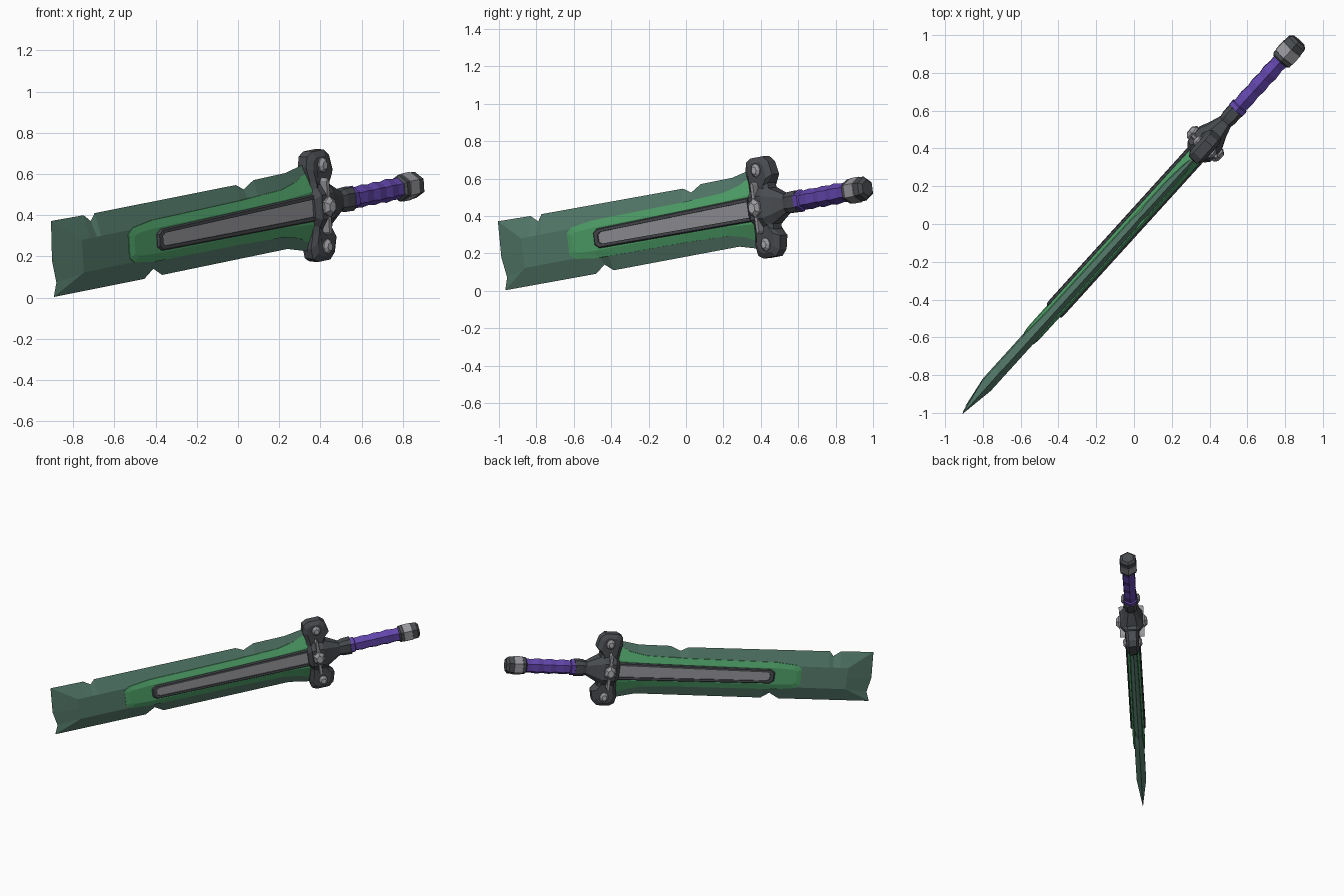
import bpy, bmesh, math
from mathutils import Matrix, Vector

if "Cube" in bpy.data.objects:
    bpy.data.objects.remove(bpy.data.objects["Cube"])

# ---- sword frame: s along the length, v across the width, w through the thickness
U = Vector((0.665, 0.733, 0.139)).normalized()
W0 = Vector((U.y, -U.x, 0)).normalized()
V0 = W0.cross(U)
ROLL = 0.045
V = V0 * math.cos(ROLL) + W0 * math.sin(ROLL)
W = U.cross(V)
FRAME = Matrix((U, V, W)).transposed().to_4x4()
FRAME.translation = (0, 0.008, 0.367)


def srgb(r, g, b):
    lin = [(c / 255 / 12.92) if c < 10 else ((c / 255 + 0.055) / 1.055) ** 2.4 for c in (r, g, b)]
    return (*lin, 1)


def mat(name, rgb):
    m = bpy.data.materials.new(name)
    m.diffuse_color = srgb(*rgb)
    m.use_nodes = True
    m.node_tree.nodes["Principled BSDF"].inputs["Base Color"].default_value = m.diffuse_color
    return m


BLADE = mat("dull green", (87, 126, 110))
GREEN = mat("bright green", (82, 166, 108))
DARK = mat("dark iron", (73, 76, 80))
GREY = mat("steel grey", (152, 152, 157))
LIGHT = mat("pale stud", (176, 178, 182))
PURPLE = mat("purple wrap", (98, 70, 172))


def loft(name, rings, mats, rule=None, cap=0):
    """Join closed rings of (s, v, w) points and cap both ends."""
    bm = bmesh.new()
    vs = [[bm.verts.new(p) for p in r] for r in rings]
    n = len(rings[0])
    for k in range(len(vs) - 1):
        for i in range(n):
            j = (i + 1) % n
            f = bm.faces.new((vs[k][i], vs[k][j], vs[k + 1][j], vs[k + 1][i]))
            f.material_index = rule(k) if rule else 0
    for r in (vs[0], vs[-1]):
        bm.faces.new(r).material_index = cap
    bmesh.ops.recalc_face_normals(bm, faces=bm.faces)
    me = bpy.data.meshes.new(name)
    bm.to_mesh(me)
    bm.free()
    for m in mats:
        me.materials.append(m)
    ob = bpy.data.objects.new(name, me)
    bpy.context.collection.objects.link(ob)
    ob.matrix_world = FRAME
    return ob


def mirror(half):
    return half + [(s, -v) for s, v in reversed(half)]


def flat(outline, w):
    return [(s, v, w(v) if callable(w) else w) for s, v in outline]


def section(s, v, w, n=6):
    """Cross-section across the length, with a corner on the upper edge."""
    return [(s, v * math.cos(2 * math.pi * i / n), w * math.sin(2 * math.pi * i / n)) for i in range(n)]


def chamfered(s, v, w, c=0.45):
    pts = [(v, w * (1 - c)), (v * (1 - c), w)]
    pts += [(-b, a) for b, a in reversed(pts)]
    pts += [(-a, -b) for a, b in pts]
    return [(s, a, b) for a, b in pts]


# ---- chipped blade: sharp outline joined to a flat on each side
edge = [(0.55, 0.215), (0.50, 0.213), (0.36, 0.189), (0.13, 0.187), (0.055, 0.152), (0.0, 0.181),
        (-1.03, 0.188), (-1.06, 0.153), (-1.11, 0.189), (-1.347, 0.194), (-1.357, 0.0),
        (-1.335, -0.11), (-1.36, -0.177), (-0.70, -0.181), (-0.63, -0.141), (-0.57, -0.18),
        (0.345, -0.181), (0.47, -0.209), (0.55, -0.213)]
core = [(max(s, -1.17), max(-0.082, min(0.078, v))) for s, v in edge]
T = 0.034
loft("blade", [flat(core, -T), flat(edge, 0), flat(core, T)], [BLADE])

# ---- bright green raised panel on each side, following the blade bevel
panel = mirror([(0.53, 0.19), (0.50, 0.178), (0.42, 0.14), (0.30, 0.116), (0.0, 0.107),
                (-0.65, 0.102), (-0.80, 0.085), (-0.835, 0.06)])
panel_top = mirror([(0.53, 0.085), (0.50, 0.08), (0.42, 0.075), (0.30, 0.068), (0.0, 0.064),
                    (-0.65, 0.062), (-0.77, 0.055), (-0.80, 0.042)])


def bevel_surface(v):
    return 0.004 + T * max(0, min(1, (0.19 - abs(v)) / 0.11))


for side, label in ((1, "front"), (-1, "back")):
    loft("green_panel_" + label, [flat(panel, 0), flat(panel, lambda v: side * bevel_surface(v)),
                                  flat(panel_top, side * 0.043)], [GREEN])

# ---- dark rim with a recessed steel strip
rim = mirror([(0.53, 0.066), (-0.61, 0.053), (-0.64, 0.032)])
lip = mirror([(0.53, 0.060), (-0.605, 0.047), (-0.63, 0.028)])
strip = mirror([(0.53, 0.043), (-0.585, 0.032), (-0.605, 0.02)])
one_side = [flat(strip, 0.047), flat(strip, 0.054), flat(lip, 0.054), flat(rim, 0.046)]
other = [[(s, v, -w) for s, v, w in r] for r in reversed(one_side)]
loft("fuller", one_side + other, [DARK, GREY], cap=1)

# ---- cross guard: thicker in the middle, chamfered outline
guard = mirror([(0.50, 0.06), (0.50, 0.13), (0.485, 0.20), (0.495, 0.25), (0.53, 0.27),
                (0.62, 0.27), (0.655, 0.238), (0.672, 0.165), (0.635, 0.125), (0.64, 0.06)][::-1])
guard_in = [(0.578 + (s - 0.578) * 0.68, v * 0.9) for s, v in guard]


def guard_t(v):
    return 0.045 + 0.02 * max(0, 1 - abs(v) / 0.2)


loft("cross_guard", [flat(guard_in, lambda v: -guard_t(v)), flat(guard, lambda v: -0.6 * guard_t(v)),
                     flat(guard, lambda v: 0.6 * guard_t(v)), flat(guard_in, guard_t)], [DARK])

# ---- hub and collar leading to the grip
loft("guard_collar", [chamfered(*r) for r in (
    (0.495, 0.08, 0.06), (0.525, 0.11, 0.082), (0.61, 0.11, 0.082), (0.66, 0.085, 0.06),
    (0.73, 0.048, 0.038), (0.755, 0.056, 0.043), (0.815, 0.058, 0.044))], [DARK])


# ---- faceted studs and connecting bars on both faces
def stud(name, s, v, r, base, top, n, side):
    def ring(k, w):
        return [(s + k * r * 0.85 * math.sin(2 * math.pi * i / n),
                 v + k * r * math.cos(2 * math.pi * i / n), side * w) for i in range(n)]
    loft(name, [ring(1, base - 0.02), ring(1, base + (top - base) * 0.45), ring(0.55, top)],
         [GREY, LIGHT], cap=1)


for side, label in ((1, "front"), (-1, "back")):
    stud("center_stud_" + label, 0.568, 0, 0.052, 0.078, 0.112, 6, side)
    for up, place in ((1, "upper"), (-1, "lower")):
        stud(f"{place}_stud_{label}", 0.58, up * 0.2, 0.037, 0.043, 0.068, 8, side)
        bar = [(0.558, 0.045), (0.558, 0.125), (0.568, 0.14), (0.578, 0.125), (0.578, 0.045)]
        bar = [(s, up * v) for s, v in bar]
        loft(f"{place}_bar_{label}", [flat(bar, side * 0.04), flat(bar, side * 0.088)], [GREY])

# ---- wrapped grip with uneven rings
grip = [(0.805, 0.05), (0.81, 0.060), (0.84, 0.060), (0.845, 0.050), (0.90, 0.056), (0.95, 0.050),
        (0.99, 0.057), (1.04, 0.051), (1.08, 0.058), (1.13, 0.051), (1.19, 0.056)]
loft("grip", [section(s, r, r * 0.9) for s, r in grip], [PURPLE])

# ---- six-sided pommel: dark ends and a steel band
pommel = [(1.165, 0.052), (1.175, 0.066), (1.195, 0.066), (1.197, 0.069), (1.258, 0.069),
          (1.26, 0.066), (1.295, 0.064), (1.312, 0.045)]
loft("pommel", [section(s, r, r) for s, r in pommel], [DARK, GREY],
     rule=lambda k: 1 if k in (2, 3, 4) else 0)
